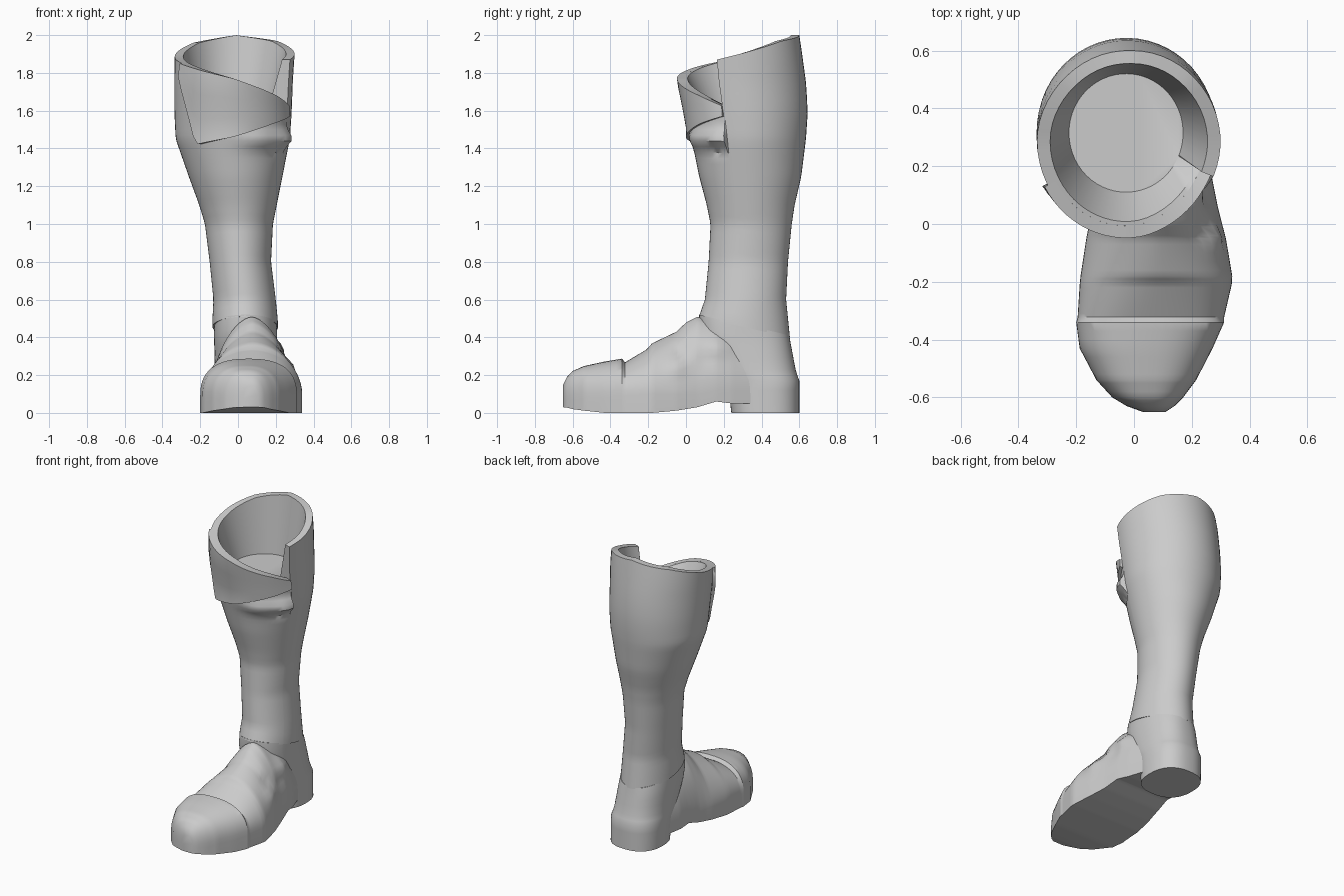
import bpy, bmesh, math
from math import sin, cos, radians, exp

if "Cube" in bpy.data.objects:
    bpy.data.objects.remove(bpy.data.objects["Cube"])

leather = bpy.data.materials.new("grey leather")
leather.diffuse_color = (0.6, 0.6, 0.6, 1)
leather.use_nodes = True
leather.node_tree.nodes["Principled BSDF"].inputs["Base Color"].default_value = leather.diffuse_color


def interp(table, k):
    """Linear lookup of a row by its first value."""
    if k <= table[0][0]:
        return table[0][1:]
    for a, b in zip(table, table[1:]):
        if k <= b[0]:
            t = (k - a[0]) / (b[0] - a[0])
            return [p + (q - p) * t for p, q in zip(a[1:], b[1:])]
    return table[-1][1:]


def spow(v, n):
    return math.copysign(abs(v) ** (2 / n), v)


def ring_point(table, ang, z, n=2.0, grow=0.0):
    x0, x1, y0, y1 = interp(table, z)
    return ((x0 + x1) / 2 + ((x1 - x0) / 2 + grow) * spow(cos(ang), n),
            (y0 + y1) / 2 + ((y1 - y0) / 2 + grow) * spow(sin(ang), n), z)


def loft(name, rings, closed=True, caps=(True, True), sharp=40):
    bm = bmesh.new()
    vr = [[bm.verts.new(p) for p in r] for r in rings]
    m = len(vr[0])
    for a, b in zip(vr, vr[1:]):
        for i in range(m if closed else m - 1):
            j = (i + 1) % m
            bm.faces.new((a[i], a[j], b[j], b[i]))
    if caps[0]:
        bm.faces.new(vr[0][::-1])
    if caps[1]:
        bm.faces.new(vr[-1])
    bmesh.ops.recalc_face_normals(bm, faces=bm.faces)
    me = bpy.data.meshes.new(name)
    bm.to_mesh(me)
    bm.free()
    me.materials.append(leather)
    ob = bpy.data.objects.new(name, me)
    bpy.context.collection.objects.link(ob)
    bpy.ops.object.select_all(action='DESELECT')
    ob.select_set(True)
    bpy.context.view_layer.objects.active = ob
    bpy.ops.object.shade_smooth_by_angle(angle=radians(sharp))
    return ob


# shaft outline: height, left, right, front, back
SHAFT = [(.40, -.135, .215, .06, .55), (.50, -.135, .21, .065, .54), (.6, -.13, .20, .10, .53),
         (.8, -.15, .175, .12, .54), (1.0, -.175, .185, .13, .56), (1.1, -.205, .205, .11, .575),
         (1.25, -.26, .235, .07, .61), (1.45, -.33, .275, .03, .635), (1.6, -.337, .285, 0, .645),
         (1.75, -.337, .29, -.035, .635), (1.9, -.335, .30, -.045, .615), (2.0, -.32, .295, -.05, .60)]
# rim height by angle, stepping at the notch on the right
RIM = [(-22, 1.87), (0, 1.90), (45, 1.97), (90, 2.0), (135, 1.96), (180, 1.885),
       (225, 1.83), (270, 1.77), (315, 1.68), (338, 1.625)]
# cloth folds below the flap: angle, height, angular spread, height spread, size
FOLDS = [(330, 1.45, 16, .045, .045), (298, 1.45, 22, .045, .035), (325, 1.385, 10, .02, -.015)]

N = 56
ANGS = [-22 + 359 * i / (N - 1) for i in range(N)]


def shaft_point(a, z, grow=0.0):
    for fa, fz, sa, sz, h in FOLDS:
        grow += h * exp(-((a - fa) / sa) ** 2 - ((z - fz) / sz) ** 2)
    return ring_point(SHAFT, radians(a), z, grow=grow)


# shaft, with rim thickness and an inner lining down to a shallow floor
rings = []
for k in range(34):
    t = k / 33
    rings.append([shaft_point(a, (.455 - .055 * sin(radians(a))) * (1 - t) + 1.5 * t) for a in ANGS])
for k in range(1, 7):
    rings.append([shaft_point(a, 1.5 + (interp(RIM, a)[0] - 1.5) * k / 6) for a in ANGS])
rings.append([shaft_point(a, interp(RIM, a)[0], -.045) for a in ANGS])
FLOOR = [(1.59, -.225, .17, .11, .52)]
rings.append([ring_point(FLOOR, radians(a), 1.59) for a in ANGS])
loft("shaft", rings)

# folded front flap: hangs from the rim, slanting lower edge
FLAP_LOW = [(222, 1.60), (232, 1.42), (270, 1.46), (310, 1.53), (337, 1.57)]
flap = []
for i in range(25):
    a = 208 + 129 * i / 24
    top = interp(RIM, a)[0]
    low = interp([(208, 1.78)] + FLAP_LOW, a)[0]
    row = [shaft_point(a, top, -.03)]
    for k in range(7):
        z = top + (low - top) * k / 6
        x, y, _ = ring_point(SHAFT, radians(a), max(z, 1.5), grow=.012 + .008 * k / 6)
        row.append((x, y, z))
    row.append(ring_point(SHAFT, radians(a), low, grow=-.03))
    flap.append(row)
loft("front_flap", flap)

# heel and ankle, top edge tucked under the shaft
ANKLE = [(0, -.12, .225, .24, .60), (.17, -.125, .225, .22, .60), (.22, -.122, .218, .16, .582),
         (.40, -.127, .207, .07, .548), (.52, -.125, .205, .07, .54)]
rings = []
for z in (0, .06, .12, .17, .2, .23, .29, .35, 0.41):
    rings.append([ring_point(ANKLE, radians(a), z - .04 * sin(radians(a)) * (z > .3) * (z - .3) / .11,
                             2.4) for a in ANGS])
rings.append([ring_point(ANKLE, radians(a), .465 - .055 * sin(radians(a)), 2.2) for a in ANGS])
loft("heel_and_ankle", rings)

# foot stations: y, left, right, underside, side height, top, roundness
FOOT = [(-.65, .03, .11, .03, .06, .15, 2.5), (-.63, -.025, .14, .028, .07, .19, 2.5),
        (-.60, -.075, .17, .02, .07, .222, 2.5), (-.54, -.13, .215, .012, .08, .248, 2.5),
        (-.43, -.188, .272, 0, .08, .272, 2.5), (-.34, -.20, .312, 0, .09, .287, 2.5),
        (-.322, -.195, .312, 0, .09, .268, 2.3), (-.21, -.188, .338, 0, .10, .335, 2.0),
        (-.18, -.185, .34, 0, .10, .368, 1.85), (-.05, -.165, .318, .012, .10, .43, 1.65),
        (0, -.155, .305, .02, .10, .478, 1.65), (.06, -.145, .29, .03, .10, .508, 1.7),
        (.16, -.135, .27, .06, .12, .49, 1.75), (.24, -.13, .25, .05, .12, .45, 1.9),
        (.36, -.11, .21, .05, .12, .38, 2.0)]
# creases on the instep: y, z, y spread, z spread, size
CREASES = [(-.05, .25, .05, .05, .02), (-.02, .32, .035, .03, -.02), (.17, .35, .07, .05, .025),
           (.10, .28, .05, .03, -.015)]
ys = sorted({s[0] for s in FOOT} | {-.61 + .03 * i for i in range(32)})
rings = []
for y in ys:
    x0, x1, b, side, top, n = interp(FOOT, y)
    xc, hw = (x0 + x1) / 2, (x1 - x0) / 2
    ring = [(xc + hw, y, b)]
    for i in range(29):
        t = math.pi * i / 28
        x, z = xc + hw * spow(cos(t), n), side + (top - side) * spow(sin(t), n)
        for cy, cz, sy, sz, h in CREASES:
            if x > xc:
                x += h * exp(-((y - cy) / sy) ** 2 - ((z - cz) / sz) ** 2)
        ring.append((x, y, z))
    ring.append((xc - hw, y, b))
    rings.append(ring)
loft("foot", rings)
